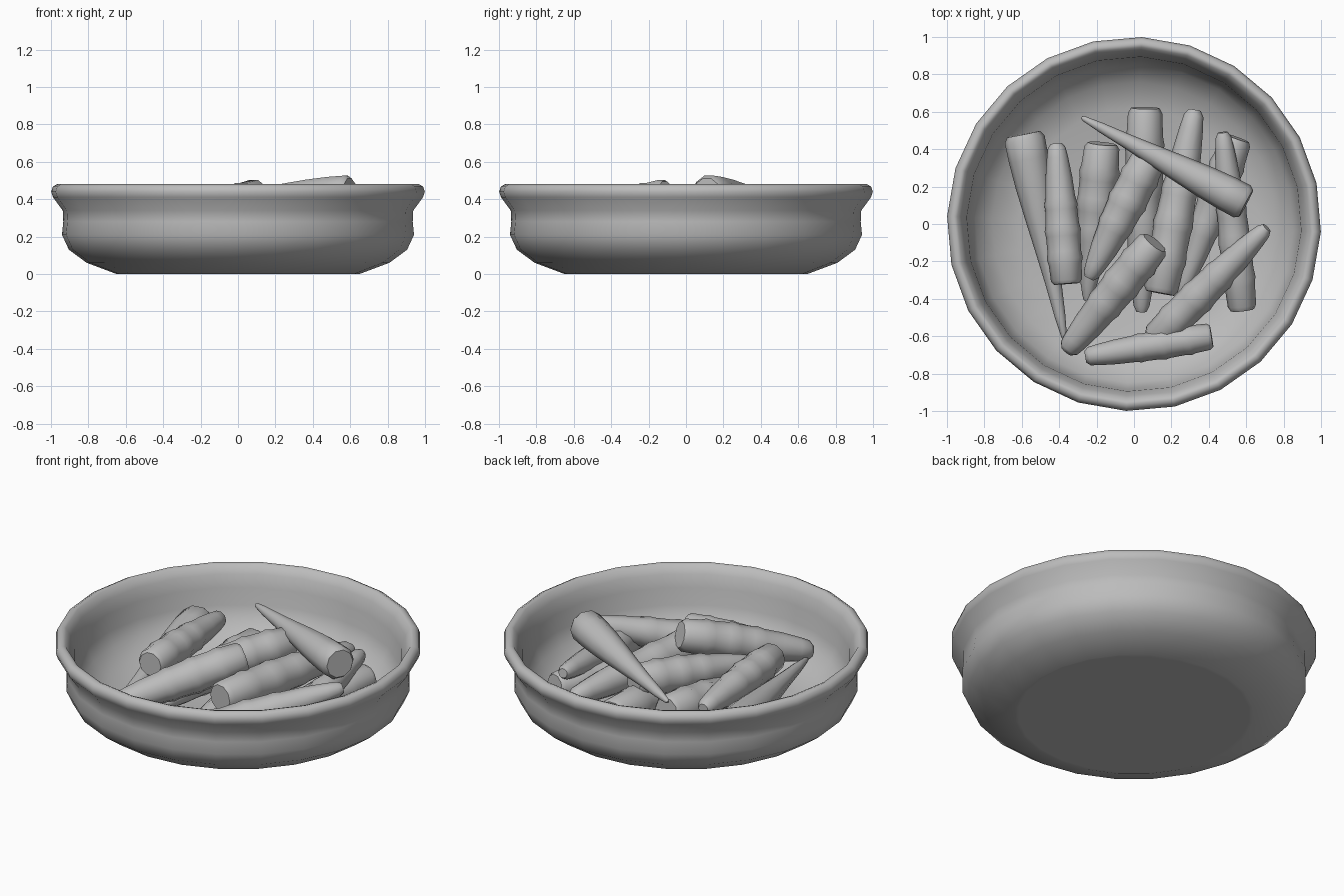
import bpy, bmesh, math
from mathutils import Vector, Matrix

cube = bpy.data.objects.get("Cube")
if cube:
    bpy.data.objects.remove(cube, do_unlink=True)

grey = bpy.data.materials.new("plain_grey")
grey.use_nodes = True
GREY = (0.5, 0.5, 0.5, 1)
grey.diffuse_color = GREY
grey.node_tree.nodes["Principled BSDF"].inputs["Base Color"].default_value = GREY


def lathe(name, profile, sides, turn=0.0, matrix=Matrix(), angle=40):
    """Spin (radius, height) points about z; zero radius closes an end."""
    bm = bmesh.new()
    rings = []
    for r, h in profile:
        if r == 0:
            rings.append([bm.verts.new((0, 0, h))] * sides)
        else:
            rings.append([bm.verts.new((r * math.cos(turn + math.tau * i / sides),
                                        r * math.sin(turn + math.tau * i / sides), h))
                          for i in range(sides)])
    for low, high in zip(rings, rings[1:]):
        for i in range(sides):
            j = (i + 1) % sides
            corners = dict.fromkeys([low[i], low[j], high[j], high[i]])
            bm.faces.new(list(corners))
    bmesh.ops.recalc_face_normals(bm, faces=bm.faces)
    mesh = bpy.data.meshes.new(name)
    bm.to_mesh(mesh)
    bm.free()
    mesh.materials.append(grey)
    obj = bpy.data.objects.new(name, mesh)
    obj.matrix_world = matrix
    bpy.context.collection.objects.link(obj)
    bpy.ops.object.select_all(action='DESELECT')
    obj.select_set(True)
    bpy.context.view_layer.objects.active = obj
    bpy.ops.object.shade_smooth_by_angle(angle=math.radians(angle))
    return obj


# Bowl: outer wall with a waist, rolled lip, then the inside
bowl_profile = [(0, 0), (0.63, 0), (0.65, 0), (0.81, 0.06), (0.905, 0.13), (0.942, 0.21),
                (0.935, 0.28), (0.938, 0.34), (0.99, 0.41), (1.0, 0.44),
                (0.99, 0.468), (0.965, 0.482), (0.945, 0.475), (0.92, 0.43), (0.895, 0.36),
                (0.885, 0.26), (0.85, 0.18), (0.76, 0.10), (0.62, 0.05), (0, 0.05)]
lathe("bowl", bowl_profile, 24, math.radians(-2.4), angle=75)

# Root shapes: (position along length, fraction of the taper, bulge factor)
SMOOTH = [(0, 0, 0.8), (0.025, 0, 0.97), (0.12, 0.05, 1), (0.25, 0.14, 1), (0.4, 0.31, 1),
          (0.55, 0.5, 1), (0.72, 0.7, 1), (0.88, 0.85, 1), (0.985, 1, 1), (1, 1, 0.5)]
RIBBED = [(0, 0, 0.76), (0.025, 0, 0.92), (0.14, 0, 0.98), (0.18, 0, 1.07), (0.23, 0, 1.0),
          (0.34, 0.02, 1.03), (0.38, 0.04, 1.1), (0.43, 0.08, 1.03), (0.53, 0.17, 1.03),
          (0.57, 0.22, 1.09), (0.62, 0.3, 1.02), (0.76, 0.53, 1.04), (0.9, 0.82, 1),
          (0.97, 1, 0.95), (1, 1, 0.6)]


def root(name, shape, thick, thin, r_thick, r_thin):
    thick, thin = Vector(thick), Vector(thin)
    axis = thin - thick
    profile = [((r_thick + (r_thin - r_thick) * f) * bulge, t * axis.length)
               for t, f, bulge in shape]
    profile = [(0, 0)] + profile + [(0, axis.length)]
    place = Matrix.Translation(thick) @ axis.to_track_quat('Z', 'Y').to_matrix().to_4x4()
    lathe(name, profile, 10, matrix=place, angle=50)


# Vegetables heaped in the bowl: thick end, thin end, radii
roots = [
    ("left_long_root", SMOOTH, (-0.59, 0.48, 0.23), (-0.37, -0.62, 0.21), 0.112, 0.015),
    ("top_long_root", SMOOTH, (0.6, 0.11, 0.435), (-0.28, 0.57, 0.38), 0.1, 0.014),
    ("left_upper_root", RIBBED, (-0.36, -0.32, 0.34), (-0.415, 0.43, 0.32), 0.09, 0.05),
    ("left_lower_root", RIBBED, (-0.17, 0.43, 0.24), (-0.25, -0.41, 0.14), 0.102, 0.03),
    ("back_root", RIBBED, (0.06, 0.62, 0.23), (0.04, -0.47, 0.14), 0.1, 0.045),
    ("middle_root", RIBBED, (0.09, 0.37, 0.33), (-0.24, -0.29, 0.28), 0.1, 0.045),
    ("centre_root", RIBBED, (0.14, -0.37, 0.29), (0.325, 0.61, 0.26), 0.1, 0.055),
    ("right_upper_root", RIBBED, (0.58, -0.46, 0.2), (0.475, 0.49, 0.32), 0.083, 0.045),
    ("right_lower_root", RIBBED, (0.55, 0.46, 0.21), (0.25, -0.38, 0.13), 0.09, 0.035),
    ("front_upper_root", RIBBED, (0.11, -0.10, 0.425), (-0.36, -0.68, 0.23), 0.098, 0.06),
    ("slanted_root", RIBBED, (0.11, -0.62, 0.16), (0.71, -0.02, 0.37), 0.09, 0.045),
    ("front_lower_root", RIBBED, (0.415, -0.6, 0.21), (-0.26, -0.71, 0.19), 0.077, 0.052),
]
for entry in roots:
    root(*entry)
